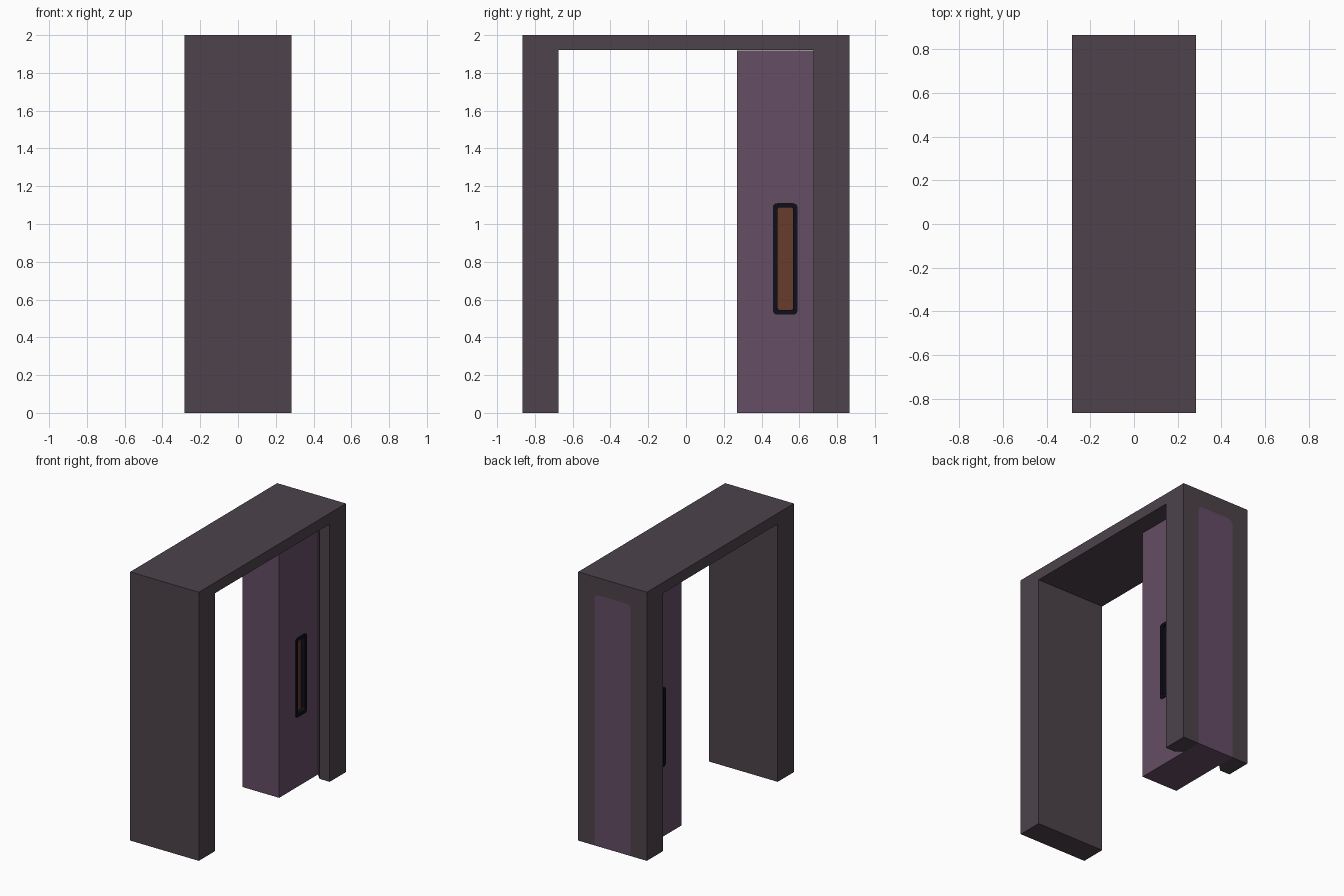
import bpy, bmesh, math

if "Cube" in bpy.data.objects:
    bpy.data.objects.remove(bpy.data.objects["Cube"])


def material(name, srgb):
    m = bpy.data.materials.new(name)
    lin = [((c / 255 + 0.055) / 1.055) ** 2.4 for c in srgb]
    m.diffuse_color = (*lin, 1)
    m.use_nodes = True
    m.node_tree.nodes["Principled BSDF"].inputs["Base Color"].default_value = m.diffuse_color
    return m


GREY = material("frame grey", (77, 67, 75))
PURPLE = material("door purple", (101, 77, 101))
NAVY = material("trim navy", (14, 14, 27))
RUST = material("pull rust", (104, 59, 45))


def finish(name, bm, mat):
    bmesh.ops.recalc_face_normals(bm, faces=bm.faces)
    me = bpy.data.meshes.new(name)
    bm.to_mesh(me)
    bm.free()
    me.materials.append(mat)
    ob = bpy.data.objects.new(name, me)
    bpy.context.collection.objects.link(ob)
    return ob


def place(p, axis, d):
    v = list(p)
    v.insert(axis, d)
    return v


def prism(name, pts, axis, lo, hi, mat):
    """Extrude a 2D outline along one axis (0=x, 1=y, 2=z)."""
    bm = bmesh.new()
    f = bm.faces.new([bm.verts.new(place(p, axis, lo)) for p in pts])
    ext = bmesh.ops.extrude_face_region(bm, geom=[f])["geom"]
    for v in ext:
        if isinstance(v, bmesh.types.BMVert):
            v.co[axis] = hi
    return finish(name, bm, mat)


def rect(a0, a1, b0, b1):
    return [(a0, b0), (a1, b0), (a1, b1), (a0, b1)]


def rounded(a0, a1, b0, b1, r, n=4):
    pts = []
    for ca, cb, start in ((a1 - r, b1 - r, 0), (a0 + r, b1 - r, 90),
                          (a0 + r, b0 + r, 180), (a1 - r, b0 + r, 270)):
        for i in range(n + 1):
            t = math.radians(start + 90 * i / n)
            pts.append((ca + r * math.cos(t), cb + r * math.sin(t)))
    return pts


def cut(ob, cutter):
    mod = ob.modifiers.new("cut", "BOOLEAN")
    mod.operation, mod.solver, mod.object = "DIFFERENCE", "EXACT", cutter
    bpy.context.view_layer.objects.active = ob
    bpy.ops.object.modifier_apply(modifier=mod.name)
    bpy.data.objects.remove(cutter)


# Door frame: an upside-down U
W, Y, IY, TOP = 0.283, 0.865, 0.675, 1.92
frame = prism("door_frame", [(-Y, 0), (-IY, 0), (-IY, TOP), (IY, TOP),
                             (IY, 0), (Y, 0), (Y, 2), (-Y, 2)], 0, -W, W, GREY)

# Chamfered mouth of the door pocket, and the tunnel through the post
D = 0.15
mouth = [(-0.2, 0.6), (0.2, 0.6), (0.2, IY), (D, IY + 0.05), (-D, IY + 0.05), (-0.2, IY)]
cut(frame, prism("mouth_cutter", mouth, 2, -0.1, TOP - 0.001, GREY))
end = [p for p in rounded(-D, D, -0.5, 1.87, 0.035)]
cut(frame, prism("tunnel_cutter", end, 1, 0.7, 0.95, GREY))

# Sliding door and its end showing through the post
door = prism("sliding_door", rect(-D, D, 0, TOP - 0.001), 0 + 1, 0.27, IY + 0.05, PURPLE)
end = [(a, max(b, 0)) for a, b in rounded(-D, D, -0.5, 1.87, 0.035)]
end = [p for p in end if p[1] > 0] + [(-D, 0), (D, 0)]
prism("door_end", end, 1, IY + 0.05, Y, PURPLE)

# Recessed pull on each side of the door
outer = rounded(0.46, 0.59, 0.52, 1.11, 0.022)
inner = rounded(0.485, 0.567, 0.545, 1.088, 0.012)
for s, side in ((1, "right"), (-1, "left")):
    face, floor = s * (D + 0.006), s * (D - 0.028)
    cut(door, prism("pull_cutter", outer, 0, floor, s * 0.3, PURPLE))
    bm = bmesh.new()
    loops = [[bm.verts.new(place(p, 0, x)) for p in pts]
             for pts, x in ((outer, floor), (outer, face), (inner, face), (inner, floor))]
    n = len(outer)
    for k in range(4):
        a, b = loops[k], loops[(k + 1) % 4]
        for i in range(n):
            j = (i + 1) % n
            bm.faces.new((a[i], a[j], b[j], b[i]))
    finish(side + "_pull_trim", bm, NAVY)
    prism(side + "_pull_panel", inner, 0, floor, floor + s * 0.002, RUST)
